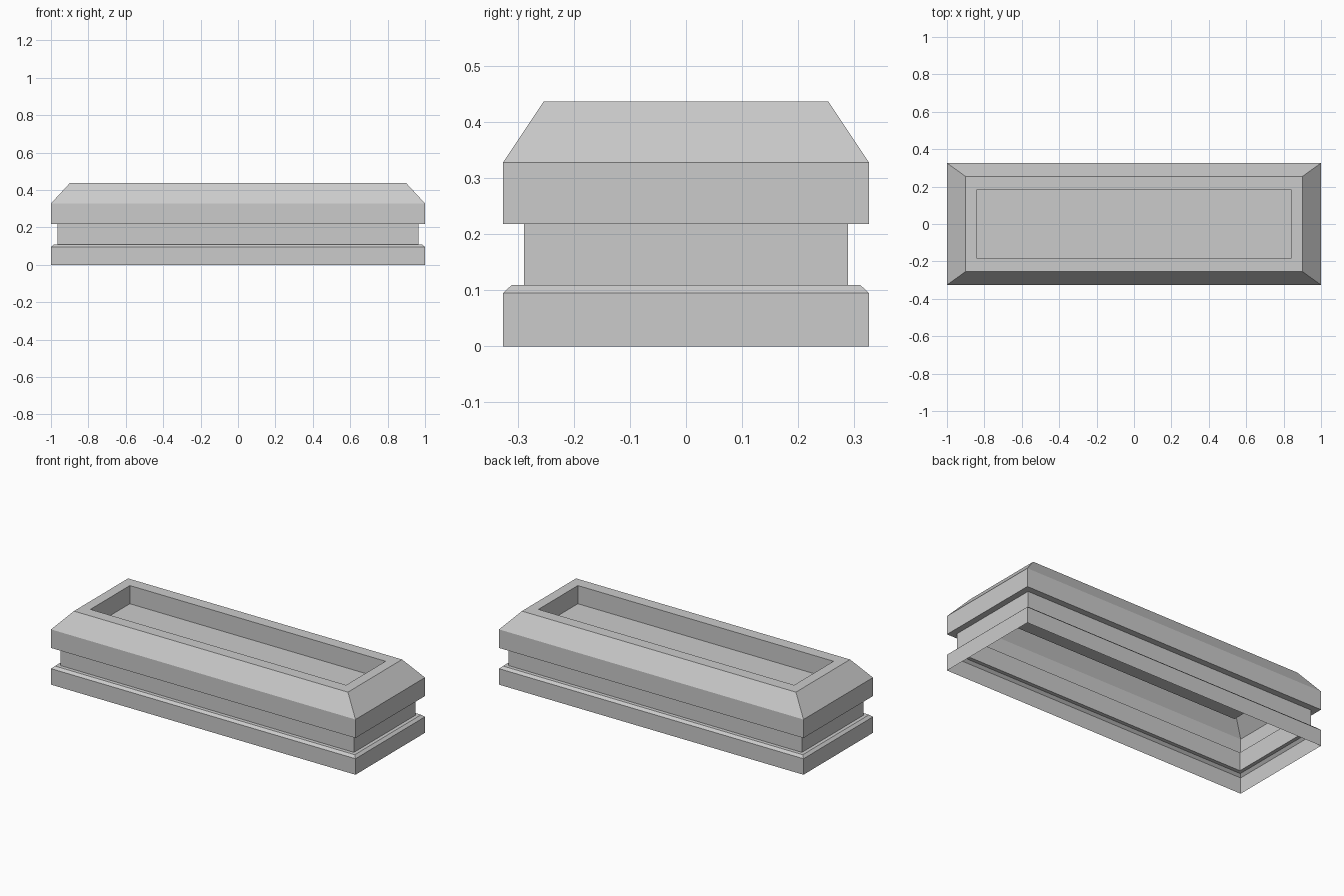
import bpy, bmesh

if "Cube" in bpy.data.objects:
    bpy.data.objects.remove(bpy.data.objects["Cube"])

# One plain stone colour
stone = bpy.data.materials.new("grey stone")
stone.diffuse_color = (0.6, 0.6, 0.6, 1)
stone.use_nodes = True
stone.node_tree.nodes["Principled BSDF"].inputs["Base Color"].default_value = stone.diffuse_color

# Rectangular rings from the open bottom to the recess floor: (half x, half y, z)
RINGS = [
    (1.0, 0.326, 0.0), (1.0, 0.326, 0.095),          # base plinth
    (0.985, 0.311, 0.109), (0.964, 0.289, 0.109),    # small bevel and ledge
    (0.964, 0.289, 0.218), (1.0, 0.326, 0.218),      # neck and overhang
    (1.0, 0.326, 0.328), (0.9, 0.254, 0.436),        # rim and sloped shoulder
    (0.84, 0.185, 0.436), (0.84, 0.185, 0.328),      # top lip and recess wall
]

bm = bmesh.new()
loops = [[bm.verts.new((sx * x, sy * y, z))
          for sx, sy in ((-1, -1), (1, -1), (1, 1), (-1, 1))]
         for x, y, z in RINGS]
for low, high in zip(loops, loops[1:]):
    for i in range(4):
        j = (i + 1) % 4
        bm.faces.new((low[i], low[j], high[j], high[i]))
bm.faces.new(loops[-1])                              # recess floor

mesh = bpy.data.meshes.new("stone_trough")
bm.to_mesh(mesh)
bm.free()
mesh.materials.append(stone)
bpy.context.collection.objects.link(bpy.data.objects.new("stone_trough", mesh))
